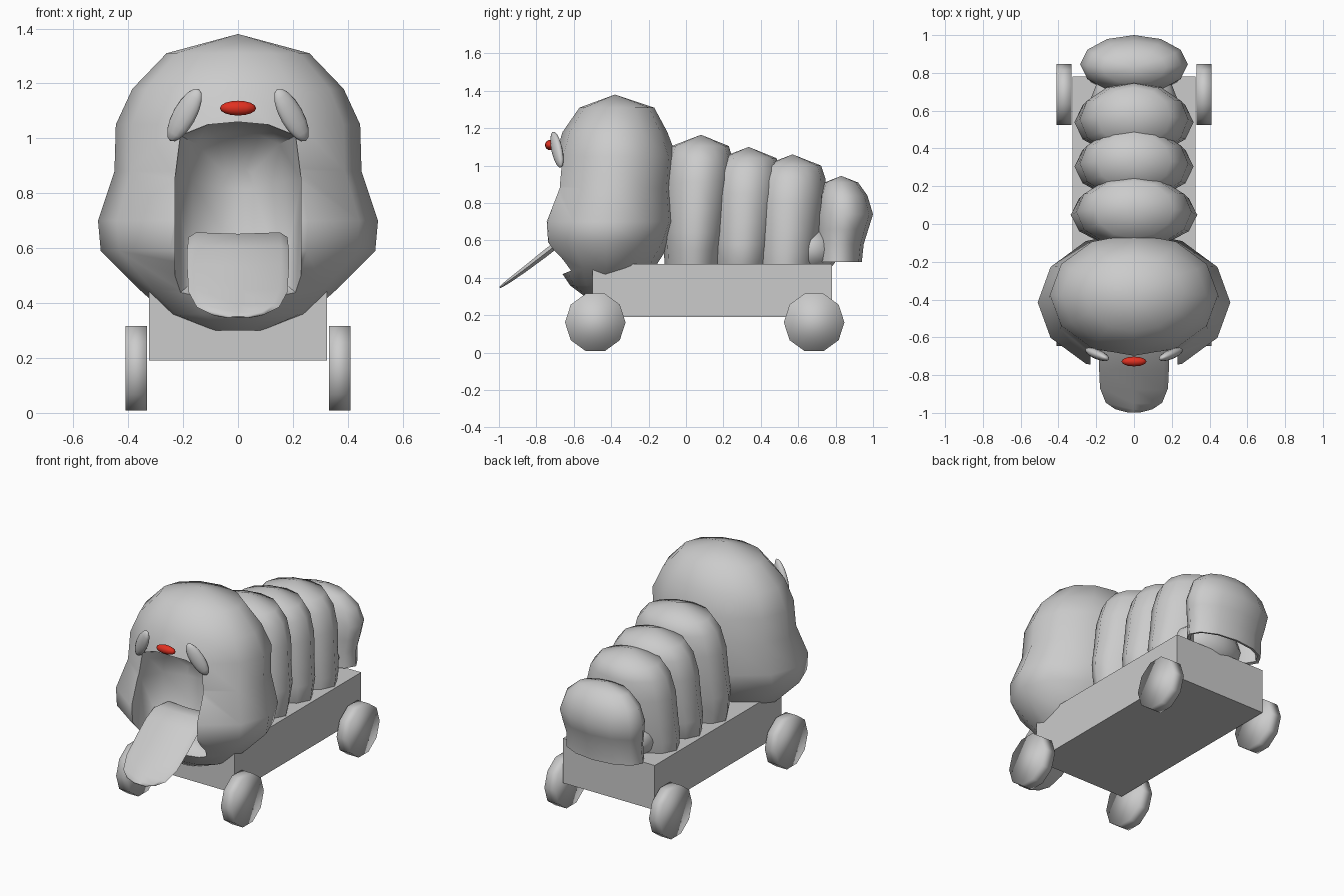
import bpy, bmesh, math
from mathutils import Vector, Matrix, Euler

if "Cube" in bpy.data.objects:
    bpy.data.objects.remove(bpy.data.objects["Cube"])


def material(name, rgb):
    m = bpy.data.materials.new(name)
    m.diffuse_color = (*rgb, 1)
    m.use_nodes = True
    m.node_tree.nodes["Principled BSDF"].inputs["Base Color"].default_value = m.diffuse_color
    return m


GREY = material("soft_grey", (0.6, 0.6, 0.6))
RED = material("nose_red", (0.75, 0.03, 0.015))


def finish(name, bm, mat=GREY, angle=60):
    """Turn a bmesh into an object; angle None keeps it flat."""
    bmesh.ops.recalc_face_normals(bm, faces=bm.faces)
    me = bpy.data.meshes.new(name)
    bm.to_mesh(me)
    bm.free()
    me.materials.append(mat)
    if angle is not None:
        me.shade_smooth()
        me.set_sharp_from_angle(angle=math.radians(angle))
    ob = bpy.data.objects.new(name, me)
    bpy.context.collection.objects.link(ob)
    return ob


def loft(name, loops, top=None, angle=60):
    """Bridge equal point loops; optional pole closes the first one."""
    bm = bmesh.new()
    rows = [[bm.verts.new(p) for p in loop] for loop in loops]
    n = len(rows[0])
    for a, b in zip(rows, rows[1:]):
        for i in range(n):
            j = (i + 1) % n
            bm.faces.new((a[i], a[j], b[j], b[i]))
    if top:
        pole = bm.verts.new(top)
        for i in range(n):
            bm.faces.new((pole, rows[0][(i + 1) % n], rows[0][i]))
    else:
        bm.faces.new(rows[0])
    bm.faces.new(rows[-1])
    return finish(name, bm, angle=angle)


def blob(name, top, rings, n=12, angle=60):
    """Rounded body from horizontal ovals (z, half width, front y, back y)."""
    loops = []
    for z, hw, y0, y1 in rings:
        yc, ry = (y0 + y1) / 2, (y1 - y0) / 2
        loops.append([(hw * math.cos(t), yc + ry * math.sin(t), z)
                      for t in (2 * math.pi * i / n for i in range(n))])
    return loft(name, loops, top, angle)


def ellipsoid(name, loc, radii, rot=(0, 0, 0), mat=GREY, u=12, v=8):
    bm = bmesh.new()
    bmesh.ops.create_uvsphere(bm, u_segments=u, v_segments=v, radius=1)
    mx = (Matrix.Translation(loc) @ Euler(rot).to_matrix().to_4x4()
          @ Matrix.Diagonal((*radii, 1)))
    bmesh.ops.transform(bm, matrix=mx, verts=bm.verts)
    return finish(name, bm, mat, 180)


# cart box
bm = bmesh.new()
bmesh.ops.create_cube(bm, size=1)
bmesh.ops.transform(bm, verts=bm.verts, matrix=Matrix.Translation((0, 0.14, 0.3325))
                    @ Matrix.Diagonal((0.65, 1.28, 0.285, 1)))
finish("cart", bm, angle=None)

# wheels, softly shaded ten-sided discs
for side, sx in (("left", -1), ("right", 1)):
    for end, y in (("front", -0.485), ("back", 0.685)):
        bm = bmesh.new()
        bmesh.ops.create_cone(bm, cap_ends=True, segments=10, radius1=0.162,
                              radius2=0.162, depth=0.078)
        bmesh.ops.transform(bm, verts=bm.verts,
                            matrix=Matrix.Translation((sx * 0.37, y, 0.162))
                            @ Matrix.Rotation(math.pi / 2, 4, 'Y'))
        finish(f"{end}_{side}_wheel", bm, angle=180)

# head with broad cheeks and a chin
head = blob("head", (0, -0.38, 1.38), [
    (1.31, 0.26, -0.57, -0.17),
    (1.18, 0.385, -0.66, -0.10),
    (1.05, 0.445, -0.70, -0.05),
    (0.88, 0.45, -0.72, -0.06),
    (0.70, 0.51, -0.79, -0.04),
    (0.59, 0.50, -0.78, -0.08),
    (0.45, 0.36, -0.68, -0.17),
    (0.36, 0.26, -0.62, -0.27),
    (0.30, 0.10, -0.54, -0.36)])

# mouth hollow: arched opening narrowing to the back of the throat
arch = [(-0.23, 0.42), (0.23, 0.42), (0.23, 0.85), (0.21, 1.01),
        (0.11, 1.05), (0, 1.06), (-0.11, 1.05), (-0.21, 1.01), (-0.23, 0.85)]


def arch_loop(y, s, sz):
    return [(x * s, y, 0.80 + (z - 0.80) * sz) for x, z in arch]


cutter = loft("mouth_cutter", [arch_loop(-0.95, 1, 1), arch_loop(-0.66, 1, 1),
                               arch_loop(-0.52, 0.72, 0.85),
                               arch_loop(-0.43, 0.25, 0.35)])
mod = head.modifiers.new("mouth", 'BOOLEAN')
mod.operation, mod.solver, mod.object = 'DIFFERENCE', 'EXACT', cutter
dg = bpy.context.evaluated_depsgraph_get()
carved = bpy.data.meshes.new_from_object(head.evaluated_get(dg))
head.modifiers.clear()
head.data = carved
carved.shade_smooth()
carved.set_sharp_from_angle(angle=math.radians(50))
bpy.data.objects.remove(cutter)

# tongue: thin strip hanging out of the mouth (y, z, half width)
path = [(-0.42, 0.58, 0.15), (-0.50, 0.635, 0.17), (-0.59, 0.64, 0.18),
        (-0.67, 0.595, 0.185), (-0.76, 0.525, 0.185), (-0.87, 0.44, 0.18),
        (-0.945, 0.385, 0.15), (-0.98, 0.36, 0.10), (-0.995, 0.348, 0.04)]
loops = []
for k, (y, z, w) in enumerate(path):
    th = 0.018 if k < 5 else 0.018 - 0.0035 * (k - 4)
    a, b = path[max(k - 1, 0)], path[min(k + 1, len(path) - 1)]
    d = Vector((0, b[0] - a[0], b[1] - a[1])).normalized()
    up = Vector((0, d.z, -d.y))
    c = Vector((0, y, z))
    loops.append([c + Vector((w * u, 0, 0)) + up * th * v for u, v in
                  ((-1, 0), (-0.85, 1), (0, 0.7), (0.85, 1),
                   (1, 0), (0.85, -1), (0, -1), (-0.85, -1))])
loft("tongue", loops, angle=80)

# eyes and nose
for side, sx in (("left", -1), ("right", 1)):
    ellipsoid(f"{side}_eye", (sx * 0.195, -0.69, 1.085), (0.045, 0.026, 0.11),
              (0, -sx * 0.55, sx * 0.4))
ellipsoid("nose", (0, -0.728, 1.11), (0.066, 0.026, 0.027), mat=RED)


# overlapping body segments behind the head
def segment(name, y, top, hw, depth):
    shape = [(0.06, 0.62, 0.80), (0.13, 0.80, 0.94), (0.25, 0.91, 1),
             (0.40, 0.95, 0.97), (0.52, 1.0, 0.92), (0.62, 0.97, 0.85)]
    rings = [(top - d, hw * w, y - 0.06 * d - depth * f, y - 0.06 * d + depth * f)
             for d, w, f in shape]
    rings.append((0.44, hw * 0.9, y - 0.04 - depth * 0.8, y - 0.04 + depth * 0.8))
    blob(name, (0, y, top), rings)


segment("front_segment", 0.08, 1.165, 0.335, 0.19)
segment("middle_segment", 0.335, 1.10, 0.315, 0.19)
segment("rear_segment", 0.57, 1.06, 0.315, 0.195)

# tail: hollow bell hanging over the end of the cart
blob("tail", (0, 0.83, 0.945), [
    (0.91, 0.17, 0.74, 0.92), (0.84, 0.25, 0.71, 0.97),
    (0.74, 0.285, 0.69, 1.0), (0.66, 0.275, 0.69, 0.975),
    (0.58, 0.26, 0.69, 0.95), (0.485, 0.265, 0.69, 0.94),
    (0.49, 0.245, 0.71, 0.92), (0.64, 0.23, 0.72, 0.91)])
ellipsoid("tail_core", (0, 0.66, 0.55), (0.23, 0.16, 0.14))
